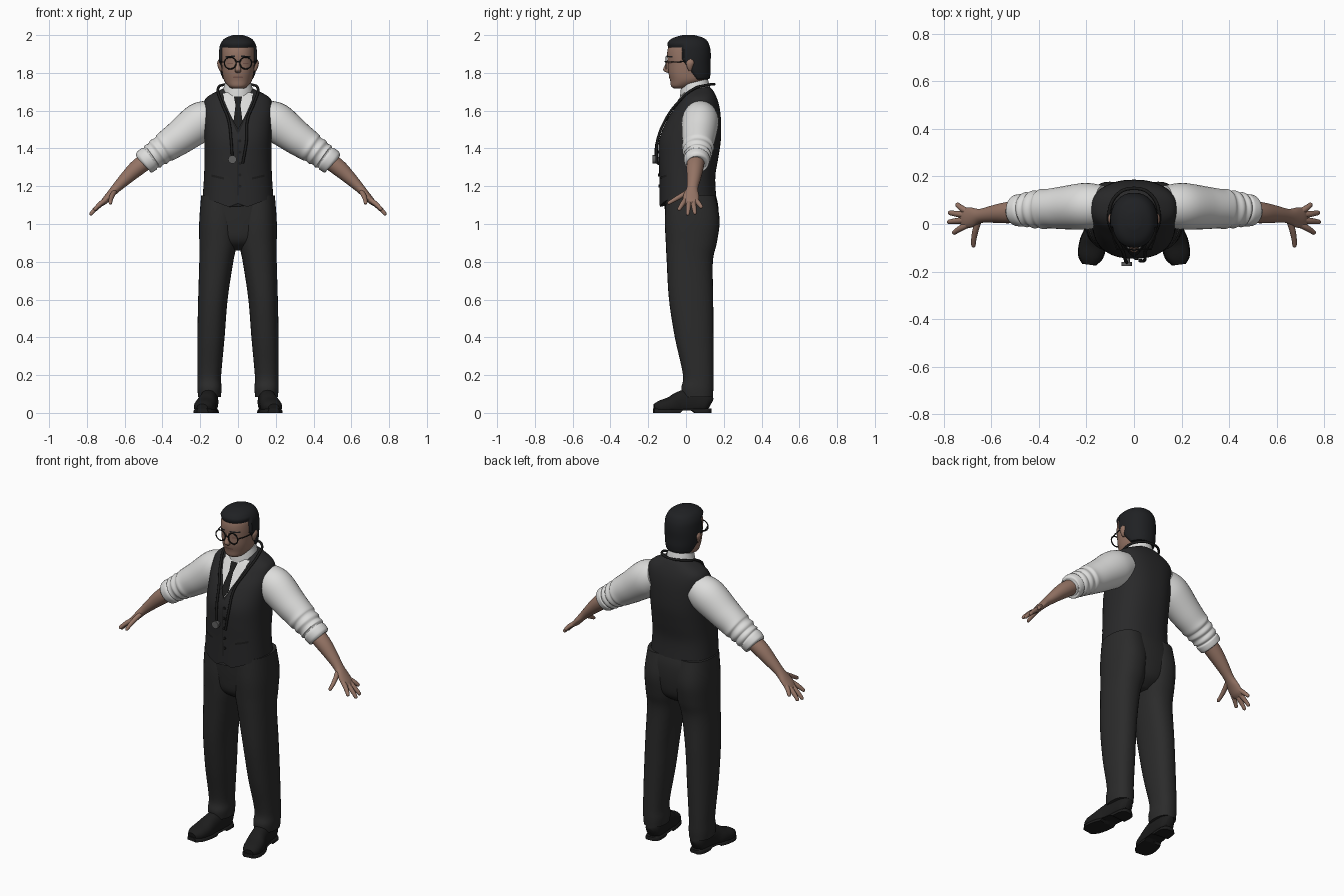
import bpy, bmesh, math
from mathutils import Vector

if "Cube" in bpy.data.objects:
    bpy.data.objects.remove(bpy.data.objects["Cube"])


def material(name, r, g, b):
    m = bpy.data.materials.new(name)
    m.use_nodes = True
    m.diffuse_color = (r, g, b, 1)
    node = next(n for n in m.node_tree.nodes if n.type == 'BSDF_PRINCIPLED')
    node.inputs["Base Color"].default_value = (r, g, b, 1)
    node.inputs["Roughness"].default_value = 0.7
    return m


VEST = material("charcoal vest", .022, .022, .023)
TROUSERS = material("dark trousers", .024, .024, .024)
SHIRT = material("white shirt", .72, .72, .71)
SKIN = material("skin", .30, .175, .13)
LIP = material("lip", .2, .1, .08)
HAIR = material("black hair", .014, .015, .017)
BLACK = material("black leather", .012, .012, .012)
METAL = material("grey metal", .12, .12, .12)


def make(name, verts, faces, mat, closed=True):
    mesh = bpy.data.meshes.new(name)
    bm = bmesh.new()
    vs = [bm.verts.new(v) for v in verts]
    for f in faces:
        bm.faces.new([vs[i] for i in f])
    if closed:
        bmesh.ops.recalc_face_normals(bm, faces=bm.faces)
    for f in bm.faces:
        f.smooth = True
    for e in bm.edges:
        e.smooth = e.calc_face_angle(0) < .8
    bm.to_mesh(mesh)
    bm.free()
    mesh.materials.append(mat)
    ob = bpy.data.objects.new(name, mesh)
    bpy.context.collection.objects.link(ob)
    return ob


def dense(rows, k=5):
    """Smooth interpolation through rows of numbers."""
    out = []
    for i in range(len(rows) - 1):
        a, b, c, d = (rows[min(max(j, 0), len(rows) - 1)] for j in range(i - 1, i + 3))
        for s in range(k):
            t = s / k
            out.append([.5 * (2 * q + (r - p) * t + (2 * p - 5 * q + 4 * r - w) * t * t
                              + (3 * q - p - 3 * r + w) * t ** 3)
                        for p, q, r, w in zip(a, b, c, d)])
    return out + [list(rows[-1])]


def loft(name, rows, mat, ref=None, n=32, power=2, shape=None):
    """Rings (x, y, z, ra, rb): level ones, or square to the path if ref is given."""
    rows = dense(rows)
    verts = []
    for i, (x, y, z, ra, rb) in enumerate(rows):
        a, b = Vector((1, 0, 0)), Vector((0, 1, 0))
        if ref:
            t = Vector(rows[min(i + 1, len(rows) - 1)][:3]) - Vector(rows[max(i - 1, 0)][:3])
            t.normalize()
            a = (Vector(ref) - t * t.dot(Vector(ref))).normalized()
            b = t.cross(a)
        for j in range(n):
            c, s = math.cos(math.tau * j / n), math.sin(math.tau * j / n)
            c, s = (math.copysign(abs(v) ** (2 / power), v) for v in (c, s))
            co = Vector((x, y, z)) + a * ra * c + b * rb * s
            verts.append(shape(co) if shape else co)
    faces = [(i * n + j, i * n + (j + 1) % n, (i + 1) * n + (j + 1) % n, (i + 1) * n + j)
             for i in range(len(rows) - 1) for j in range(n)]
    faces += [tuple(range(n)), tuple(range(len(verts) - n, len(verts)))]
    return make(name, verts, faces, mat)


def pair(name, rows, *args, **kw):
    for side, s in (("left", 1), ("right", -1)):
        loft(side + "_" + name, [(s * r[0], *r[1:]) for r in rows], *args, **kw)


def front(surf, x, z):
    """Depth of the front of a level loft at x, z."""
    rows, p = surf
    for lo, hi in zip(rows, rows[1:]):
        if z <= hi[2]:
            break
    t = min(max((z - lo[2]) / (hi[2] - lo[2]), 0), 1)
    y, rx, ry = (lo[k] + (hi[k] - lo[k]) * t for k in (1, 3, 4))
    return y - ry * max(1 - abs(x / rx) ** p, 0) ** (1 / p)


def strip(name, a, b, surf, off, mat, cols=8):
    """Thin patch between two edges (x, z), from low to high, laid on a surface."""
    a, b = ([[p[0] + (q[0] - p[0]) * k / 5, p[1] + (q[1] - p[1]) * k / 5]
             for p, q in zip(e, e[1:]) for k in range(5)] + [list(e[-1])] for e in (a, b))
    verts = []
    for p, q in zip(a, b):
        for j in range(cols + 1):
            x, z = (p[k] + (q[k] - p[k]) * j / cols for k in (0, 1))
            verts.append((x, front(surf, x, z) - off, z))
    w = cols + 1
    faces = [(i * w + j, i * w + j + 1, (i + 1) * w + j + 1, (i + 1) * w + j)
             for i in range(len(a) - 1) for j in range(cols)]
    return make(name, verts, faces, mat, closed=False)


def strip_pair(name, a, b, *args):
    flip = lambda e: [(-x, z) for x, z in e]
    strip("left_" + name, a, b, *args)
    strip("right_" + name, flip(b), flip(a), *args)


def tube(name, pts, r, mat, cyclic=False):
    cu = bpy.data.curves.new(name, 'CURVE')
    cu.dimensions, cu.bevel_depth, cu.use_fill_caps = '3D', r, True
    cu.bevel_resolution, cu.resolution_u = 3, 6
    sp = cu.splines.new('BEZIER')
    sp.bezier_points.add(len(pts) - 1)
    for bp, co in zip(sp.bezier_points, pts):
        bp.co, bp.handle_left_type, bp.handle_right_type = co, 'AUTO', 'AUTO'
    sp.use_cyclic_u = cyclic
    cu.materials.append(mat)
    bpy.context.collection.objects.link(bpy.data.objects.new(name, cu))


def disc(name, x, y, z, r, depth, mat):
    loft(name, [(x, y + depth / 2, z, r, r), (x, y - depth / 2, z, r, r)], mat, ref=(1, 0, 0), n=20)


# Trousers
loft("trouser_seat", [(0, .03, .86, .05, .06), (0, .03, .91, .13, .12), (0, .032, 1.0, .19, .138),
                      (0, .028, 1.1, .195, .142), (0, .015, 1.18, .176, .135)], TROUSERS, power=2.4)
pair("trouser_leg", [(.1, .025, 1.15, .095, .13), (.102, .033, 1.02, .103, .145),
                     (.105, .028, .9, .1, .135), (.115, .02, .8, .09, .122), (.133, .027, .6, .078, .117),
                     (.143, .043, .4, .072, .102), (.15, .06, .25, .065, .085), (.152, .065, .18, .062, .08),
                     (.151, .06, .13, .064, .085), (.151, .062, .085, .06, .08)], TROUSERS, power=2.3)

# Shoes with flat soles and a raised arch
SHOE = [(.145, .13, .045, .02, .03), (.147, .105, .055, .042, .055), (.152, .03, .06, .045, .07),
        (.16, -.03, .052, .048, .062), (.172, -.08, .038, .055, .048), (.184, -.135, .03, .05, .036),
        (.189, -.168, .025, .028, .022)]


def sole_shape(co):
    arch = .012 if -.03 < co.y < .04 else 0
    return Vector((co.x, co.y, min(max(co.z - .02, arch), .022)))


pair("shoe_upper", SHOE, BLACK, ref=(1, 0, 0), power=2.3,
     shape=lambda co: Vector((co.x, co.y, max(co.z, .016))))
pair("shoe_sole", [(x, y * 1.02, .02, w * 1.06, .03) for x, y, z, w, h in SHOE], BLACK,
     ref=(1, 0, 0), power=2.6, shape=sole_shape)

# Vest, with two points at the front hem
VEST_ROWS = [(0, .01, 1.14, .187, .15), (0, .007, 1.25, .18, .148), (0, .013, 1.35, .177, .158),
             (0, .022, 1.45, .178, .163), (0, .042, 1.55, .182, .143), (0, .061, 1.62, .184, .116),
             (0, .07, 1.67, .166, .092), (0, .075, 1.71, .095, .066), (0, .075, 1.725, .06, .05)]
BODY = (dense(VEST_ROWS), 2.4)


def hem(co):
    if co.y < 0 and co.z < 1.2:
        co.z -= .05 * max(0, 1 - abs(abs(co.x) - .05) / .13) * (1.2 - co.z) / .06
    return co


loft("vest", VEST_ROWS, VEST, n=64, power=2.4, shape=hem)
strip("vest_opening", [(-.002, 1.15), (-.002, 1.5)], [(.002, 1.15), (.002, 1.5)], BODY, .002, BLACK, 2)
strip_pair("vest_pocket", [(.075, 1.235), (.075, 1.247)], [(.14, 1.25), (.14, 1.262)], BODY, .003, BLACK)
strip_pair("vest_neck_edge", [(0, 1.49), (.05, 1.6), (.08, 1.69)], [(.006, 1.485), (.058, 1.6), (.09, 1.69)],
           BODY, .006, BLACK)
for i in range(5):
    z = 1.2 + i * .06
    disc(f"vest_button_{i + 1}", .01, front(BODY, .01, z) - .002, z, .008, .008, BLACK)

# Shirt front, collar and tie
strip("shirt_front", [(-.001, 1.5), (-.05, 1.6), (-.08, 1.69)], [(.001, 1.5), (.05, 1.6), (.08, 1.69)],
      BODY, .004, SHIRT, 14)
loft("shirt_collar", [(0, .05, 1.67, .085, .082), (0, .047, 1.71, .076, .076), (0, .045, 1.74, .069, .07)],
     SHIRT, shape=lambda co: Vector((co.x, co.y, co.z + .25 * co.y)))
strip_pair("collar_point", [(.046, 1.605), (.014, 1.675), (.008, 1.695)],
           [(.052, 1.605), (.075, 1.66), (.07, 1.695)], BODY, .011, SHIRT)
strip("tie", [(-.001, 1.5), (-.024, 1.54), (-.013, 1.63), (-.022, 1.675)],
      [(.001, 1.5), (.024, 1.54), (.013, 1.63), (.022, 1.675)], BODY, .015, BLACK)

# Sleeves with folds and a rolled cuff
pair("sleeve", [(.13, .077, 1.575, .085, .085), (.2, .075, 1.54, .098, .104), (.3, .068, 1.465, .09, .092),
                (.36, .065, 1.423, .083, .084), (.385, .063, 1.405, .085, .08), (.4, .062, 1.395, .076, .073),
                (.42, .061, 1.381, .08, .076), (.435, .06, 1.37, .07, .068), (.452, .06, 1.358, .074, .072),
                (.462, .059, 1.351, .064, .064), (.472, .058, 1.344, .069, .069),
                (.498, .057, 1.325, .064, .066), (.503, .057, 1.321, .05, .05)], SHIRT, ref=(0, 1, 0))

# Forearms, palms and spread fingers
pair("forearm_and_palm", [(.45, .055, 1.36, .048, .045), (.53, .048, 1.3, .045, .044),
                          (.59, .042, 1.245, .037, .035), (.645, .034, 1.19, .03, .025),
                          (.68, .028, 1.152, .041, .02), (.708, .025, 1.12, .043, .017),
                          (.725, .025, 1.103, .034, .011)], SKIN, ref=(0, 1, 0))
FINGERS = {"little": ((.7, .052, 1.128), (.745, .085, 1.085)), "ring": ((.71, .038, 1.118), (.778, .048, 1.052)),
           "middle": ((.71, .016, 1.118), (.782, .008, 1.047)), "index": ((.7, -.004, 1.128), (.76, -.04, 1.073)),
           "thumb": ((.655, .01, 1.17), (.675, -.098, 1.107))}
for name, (base, tip) in FINGERS.items():
    rows = []
    for t, r in ((0, .013), (.35, .013), (.7, .011), (.93, .009), (1, .003)):
        p = Vector(base).lerp(Vector(tip), t)
        rows.append((p.x + .006 * math.sin(t * 3), p.y, p.z, r, r))
    pair(name + "_finger", rows, SKIN, ref=(0, 1, 0) if name != "thumb" else (1, 0, 0), n=14)

# Neck and head
loft("neck", [(0, .05, 1.67, .064, .064), (0, .045, 1.74, .061, .063), (0, .04, 1.82, .06, .062)], SKIN)
HEAD_ROWS = [(0, -.035, 1.717, .03, .028), (0, -.022, 1.73, .052, .057), (0, .01, 1.76, .074, .094),
             (0, .012, 1.8, .083, .105), (0, .01, 1.85, .087, .106), (0, .009, 1.9, .088, .109),
             (0, .01, 1.94, .084, .102), (0, .012, 1.97, .064, .08), (0, .013, 1.986, .025, .03)]
FACE = (dense(HEAD_ROWS), 2.2)
loft("head", HEAD_ROWS, SKIN, n=48, power=2.2)
loft("nose", [(0, -.09, 1.872, .007, .008), (0, -.1, 1.84, .011, .012), (0, -.105, 1.818, .017, .016),
              (0, -.1, 1.806, .015, .012), (0, -.092, 1.8, .006, .005)], SKIN, n=16)
pair("ear", [(.09, .022, 1.81, .006, .008), (.095, .02, 1.83, .011, .015), (.098, .022, 1.855, .012, .021),
             (.095, .022, 1.875, .005, .01)], SKIN, n=16)
strip_pair("eyebrow", [(.016, 1.884), (.016, 1.892)], [(.066, 1.882), (.066, 1.889)], FACE, .004, HAIR)
strip_pair("eye", [(.026, 1.847), (.026, 1.852)], [(.056, 1.847), (.056, 1.852)], FACE, .002, LIP)
strip("mouth", [(-.027, 1.774), (-.024, 1.782)], [(.027, 1.774), (.024, 1.782)], FACE, .002, LIP)


# Hair rises out of the scalp behind the hairline and sinks under the skin elsewhere
def hairline(co):
    edge = -.02 + max(0, 1.87 - co.z) * .75
    d = min(max(co.z - 1.935, co.y - edge), co.z - 1.765)
    amount = min(max(d * 1.2, -.01), .014)
    return co + (co - Vector((0, .012, 1.86))).normalized() * amount


loft("hair", HEAD_ROWS, HAIR, n=96, power=2.2, shape=hairline)

# Round glasses
for side, s in (("left", 1), ("right", -1)):
    ring = [(s * .041 + .031 * math.cos(a), -.106, 1.852 + .031 * math.sin(a))
            for a in (math.tau * i / 12 for i in range(12))]
    tube(side + "_lens_rim", ring, .0035, BLACK, True)
    tube(side + "_temple", [(s * .072, -.106, 1.858), (s * .09, -.05, 1.858), (s * .098, .02, 1.862)], .003, BLACK)
tube("glasses_bridge", [(-.011, -.106, 1.856), (0, -.112, 1.86), (.011, -.106, 1.856)], .003, BLACK)

# Stethoscope draped round the neck
on_vest = lambda x, z: (x, front(BODY, x, z) - .011, z)
half = [on_vest(.05, 1.55), on_vest(.085, 1.64), (.106, .04, 1.715), (.07, .125, 1.738)]
path = [(-.03, -.163, 1.345), on_vest(-.036, 1.44)] + [(-x, y, z) for x, y, z in half]
path += [(0, .15, 1.74)] + half[::-1] + [on_vest(.045, 1.44), on_vest(.025, 1.32)]
tube("stethoscope_tube", path, .007, BLACK)
disc("stethoscope_chestpiece", -.03, -.168, 1.342, .022, .018, METAL)
disc("stethoscope_stem", -.03, -.15, 1.342, .013, .03, METAL)
